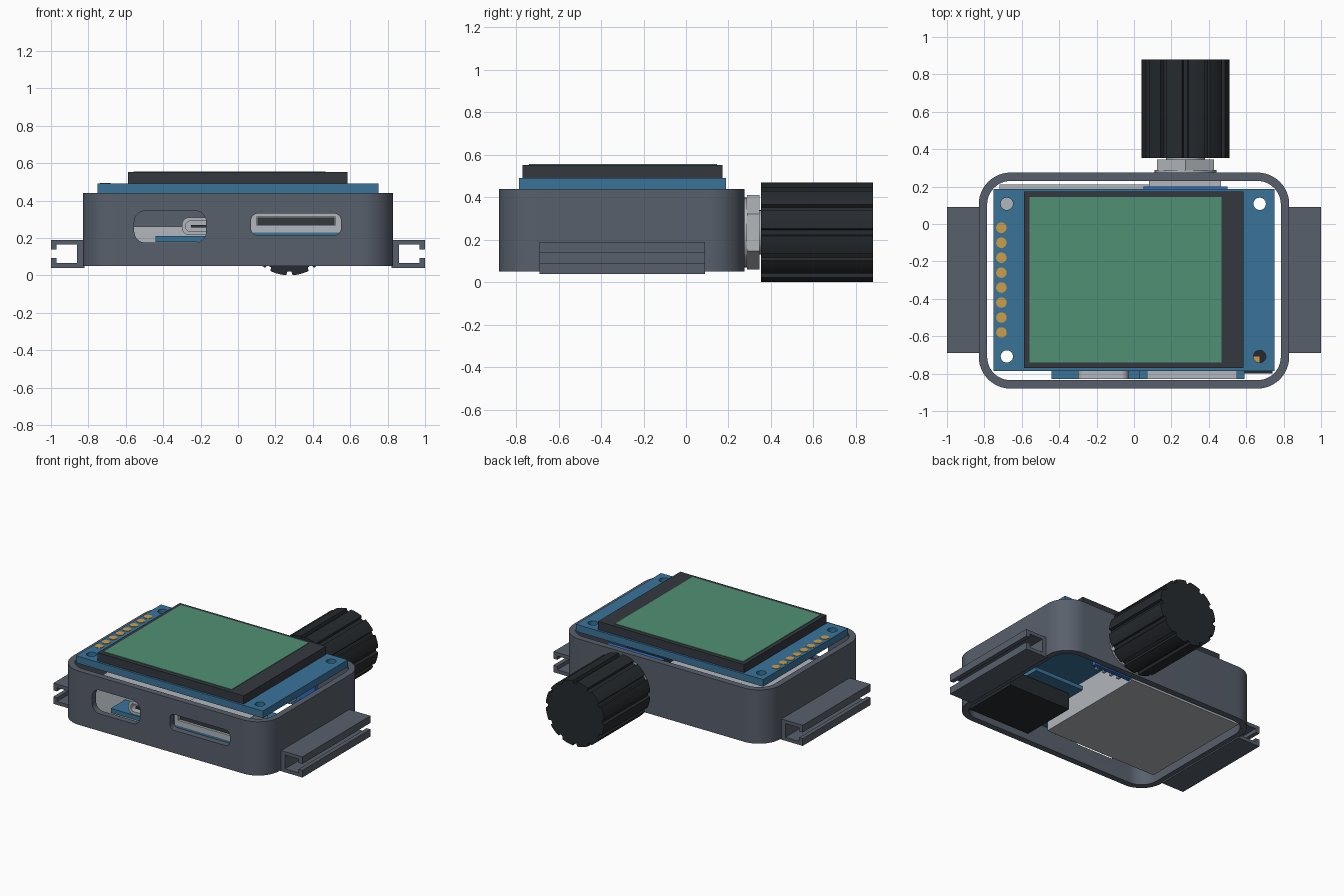
import bpy, bmesh, math

if "Cube" in bpy.data.objects:
    bpy.data.objects.remove(bpy.data.objects["Cube"], do_unlink=True)


def material(name, rgb):
    col = [((c / 255 + 0.055) / 1.055) ** 2.4 for c in rgb] + [1.0]
    m = bpy.data.materials.new(name)
    m.use_nodes = True
    m.diffuse_color = col
    m.node_tree.nodes["Principled BSDF"].inputs["Base Color"].default_value = col
    return m


SLATE = material("slate plastic", (88, 96, 108))
BLUE = material("board blue", (58, 116, 154))
BRIGHT = material("bright blue", (45, 108, 195))
GREEN = material("screen green", (80, 144, 116))
DARK = material("bezel dark", (52, 57, 63))
BLACK = material("knob black", (38, 42, 46))
SILVER = material("light metal", (178, 183, 188))
GOLD = material("gold contact", (205, 158, 75))


def rounded(x0, x1, y0, y1, r=0.0, n=8):
    """Outline of a rectangle with rounded corners."""
    if r == 0:
        return [(x0, y0), (x1, y0), (x1, y1), (x0, y1)]
    pts = []
    centres = [(x1 - r, y1 - r), (x0 + r, y1 - r), (x0 + r, y0 + r), (x1 - r, y0 + r)]
    for q, (cx, cy) in enumerate(centres):
        for i in range(n + 1):
            a = (q + i / n) * math.pi / 2
            pts.append((cx + r * math.cos(a), cy + r * math.sin(a)))
    return pts


def circle(cx, cy, r, n=24, start=0.0):
    return [(cx + r * math.cos(start + 2 * math.pi * i / n),
             cy + r * math.sin(start + 2 * math.pi * i / n)) for i in range(n)]


def prism(name, outline, lo, hi, mat, axis="z"):
    """Extrude an outline along z (outline in x, y) or y (outline in x, z)."""
    bm = bmesh.new()
    place = (lambda u, v, w: (u, v, w)) if axis == "z" else (lambda u, v, w: (u, w, v))
    rings = [[bm.verts.new(place(u, v, w)) for u, v in outline] for w in (lo, hi)]
    bm.faces.new(rings[0])
    bm.faces.new(rings[1])
    n = len(outline)
    for i in range(n):
        j = (i + 1) % n
        bm.faces.new((rings[0][i], rings[0][j], rings[1][j], rings[1][i]))
    bmesh.ops.recalc_face_normals(bm, faces=bm.faces)
    me = bpy.data.meshes.new(name)
    bm.to_mesh(me)
    bm.free()
    me.materials.append(mat)
    ob = bpy.data.objects.new(name, me)
    bpy.context.collection.objects.link(ob)
    smooth(ob)
    return ob


def smooth(ob):
    ob.data.shade_smooth()
    ob.data.set_sharp_from_angle(angle=math.radians(30))


def cut(ob, cutters):
    """Subtract the cutters and remove them."""
    for c in cutters:
        mod = ob.modifiers.new("cut", "BOOLEAN")
        mod.operation, mod.solver, mod.object = "DIFFERENCE", "EXACT", c
    bpy.context.view_layer.update()
    dg = bpy.context.evaluated_depsgraph_get()
    me = bpy.data.meshes.new_from_object(ob.evaluated_get(dg))
    ob.modifiers.clear()
    ob.data = me
    smooth(ob)
    for c in cutters:
        bpy.data.objects.remove(c, do_unlink=True)


def box(name, x0, x1, y0, y1, z0, z1, mat):
    return prism(name, rounded(x0, x1, y0, y1), z0, z1, mat)


# Open housing with two port openings in the front wall
housing = prism("housing", rounded(-.83, .83, -.88, .275, .17, 12), .05, .44, SLATE)
cut(housing, [
    prism("inner_cutter", rounded(-.785, .785, -.835, .23, .125, 12), 0, .5, SLATE),
    prism("charge_cutter", rounded(-.555, -.17, .175, .345, .06), -1, -.8, SLATE, "y"),
    prism("card_cutter", rounded(.07, .55, .215, .33, .035), -1, -.8, SLATE, "y"),
])

# Slotted strap rails on both sides
rail_profile = [(.82, .04), (1, .04), (1, .092), (.97, .092), (.97, .065), (.86, .065),
                (.86, .165), (.97, .165), (.97, .138), (1, .138), (1, .19), (.82, .19)]
for side, s in (("left", 1), ("right", -1)):
    prism(side + "_rail", [(s * u, v) for u, v in rail_profile], -.69, .09, SLATE, "y")

# Display board with mounting holes
board = box("display_board", -.75, .75, -.785, .188, .44, .492, BLUE)
cut(board, [prism("hole_cutter", circle(x, y, .033), .3, .6, BLUE)
            for x in (-.68, .672) for y in (-.708, .108)])
box("display_bezel", -.588, .585, -.77, .173, .492, .552, DARK)
box("display_glass", -.56, .467, -.74, .145, .549, .556, GREEN)
for i in range(8):
    prism("contact_%d" % (i + 1), circle(-.709, -.02 - .08 * i, .028), .488, .495, GOLD)

# Battery pack
box("battery", -.72, .19, -.66, .21, .05, .26, SILVER)

# Charging board and its port
box("charge_board", -.44, .03, -.83, -.665, .178, .21, BLUE)
port = prism("charge_port", rounded(-.3, -.03, .215, .31, .04), -.83, -.67, SILVER, "y")
cut(port, [prism("port_cutter", rounded(-.28, -.05, .235, .29, .025), -.9, -.72, SILVER, "y")])
prism("port_tongue", rounded(-.25, -.08, .255, .27), -.82, -.71, DARK, "y")

# Card reader and controller module
box("card_board", .03, .59, -.83, -.3, .2, .228, BLUE)
reader = box("card_reader", .07, .55, -.83, -.45, .228, .335, SILVER)
cut(reader, [box("reader_cutter", .1, .52, -.9, -.55, .268, .312, SILVER)])
box("card", .105, .515, -.815, -.55, .27, .31, DARK)
box("controller", .24, .74, -.8, -.38, .07, .19, BLACK)
box("controller_contact", .64, .672, -.74, -.708, .188, .194, GOLD)

# Rotary encoder inside the rear wall
box("encoder_board", .05, .5, .17, .2, .06, .42, BRIGHT)
box("encoder_body", .08, .465, .2, .23, .07, .41, SILVER)
for i in range(5):
    x = .15 + .06 * i
    box("encoder_pin_%d" % (i + 1), x, x + .02, .09, .17, .1, .12, SILVER)

# Shaft, washer, nut and grooved knob
CX, CZ = .275, .235
prism("encoder_shaft", circle(CX, CZ, .105, 32), .22, .4, SILVER, "y")
prism("washer", circle(CX, CZ, .165, 32), .274, .288, SILVER, "y")
prism("nut", circle(CX, CZ, .175, 6, math.pi / 2), .287, .345, SILVER, "y")
knob_outline = []
GROOVES = 12
for g in range(GROOVES):
    for f, r in ((0, .216), (.2, .216), (.24, .235), (.43, .235), (.62, .235), (.81, .235), (.96, .235)):
        a = 2 * math.pi * (g + f - .1) / GROOVES
        knob_outline.append((CX + r * math.cos(a), CZ + r * math.sin(a)))
prism("knob", knob_outline, .352, .88, BLACK, "y")
